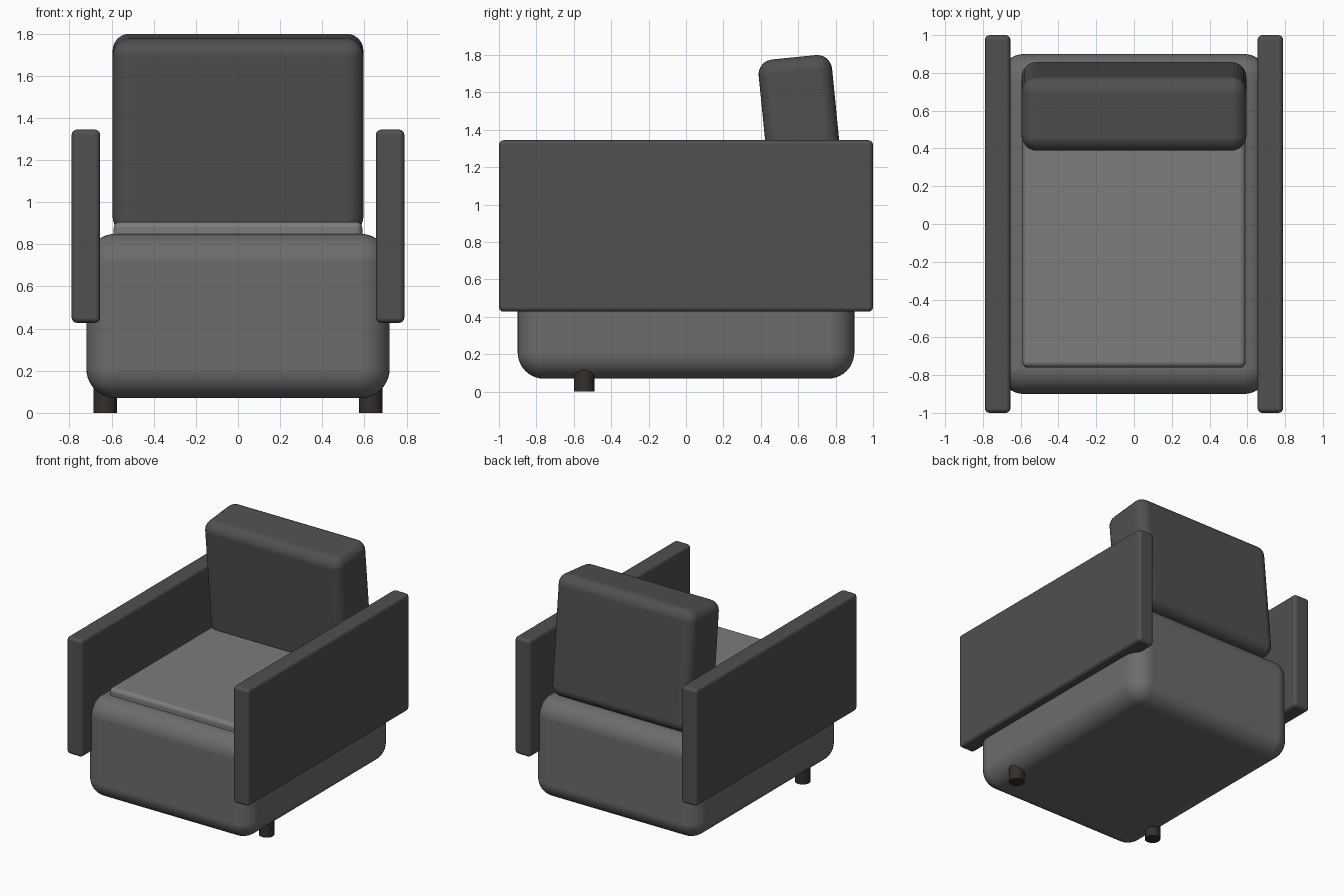
import bpy
import math

if "Cube" in bpy.data.objects:
    bpy.data.objects.remove(bpy.data.objects["Cube"])


def material(name, rgb):
    m = bpy.data.materials.new(name)
    m.diffuse_color = (*rgb, 1)
    m.use_nodes = True
    m.node_tree.nodes["Principled BSDF"].inputs["Base Color"].default_value = m.diffuse_color
    return m


dark_fabric = material("dark_fabric", (0.08, 0.08, 0.08))
mid_fabric = material("mid_fabric", (0.15, 0.15, 0.15))
light_fabric = material("light_fabric", (0.2, 0.2, 0.2))
dark_wood = material("dark_wood", (0.035, 0.028, 0.023))


def rounded_box(name, size, center, radius, mat, segments=8, tilt=0.0):
    bpy.ops.mesh.primitive_cube_add(size=1)
    ob = bpy.context.object
    ob.name = name
    ob.scale = size
    bpy.ops.object.transform_apply(location=False, rotation=False, scale=True)
    ob.location = center
    ob.rotation_euler.x = tilt
    bpy.ops.object.shade_smooth()
    bevel = ob.modifiers.new("Rounded edges", 'BEVEL')
    bevel.width = radius
    bevel.segments = segments
    bevel.harden_normals = True
    ob.data.materials.append(mat)
    return ob


# Upholstered base with generous rounding
rounded_box("base", (1.44, 1.80, 0.78), (0, 0, 0.46), 0.14, mid_fabric, 10)

# Seat cushion, sunk into the base
rounded_box("seat_cushion", (1.18, 1.52, 0.20), (0, 0, 0.807), 0.03, light_fabric, 4)

# Back cushion, tipped slightly forward
rounded_box("back_cushion", (1.19, 0.394, 0.93), (0, 0.623, 1.325), 0.08,
            dark_fabric, 8, tilt=math.radians(5.7))

# Arm panels and front legs, one of each per side
for side, label in ((1, "right"), (-1, "left")):
    rounded_box(f"arm_panel_{label}", (0.135, 2.0, 0.917),
                (side * 0.722, 0, 0.886), 0.025, dark_fabric, 4)

    bpy.ops.mesh.primitive_cylinder_add(vertices=32, radius=0.055, depth=0.2,
                                        location=(side * 0.63, -0.545, 0.1))
    leg = bpy.context.object
    leg.name = f"front_leg_{label}"
    leg.data.materials.append(dark_wood)
    bpy.ops.object.shade_smooth_by_angle(angle=math.radians(35))
